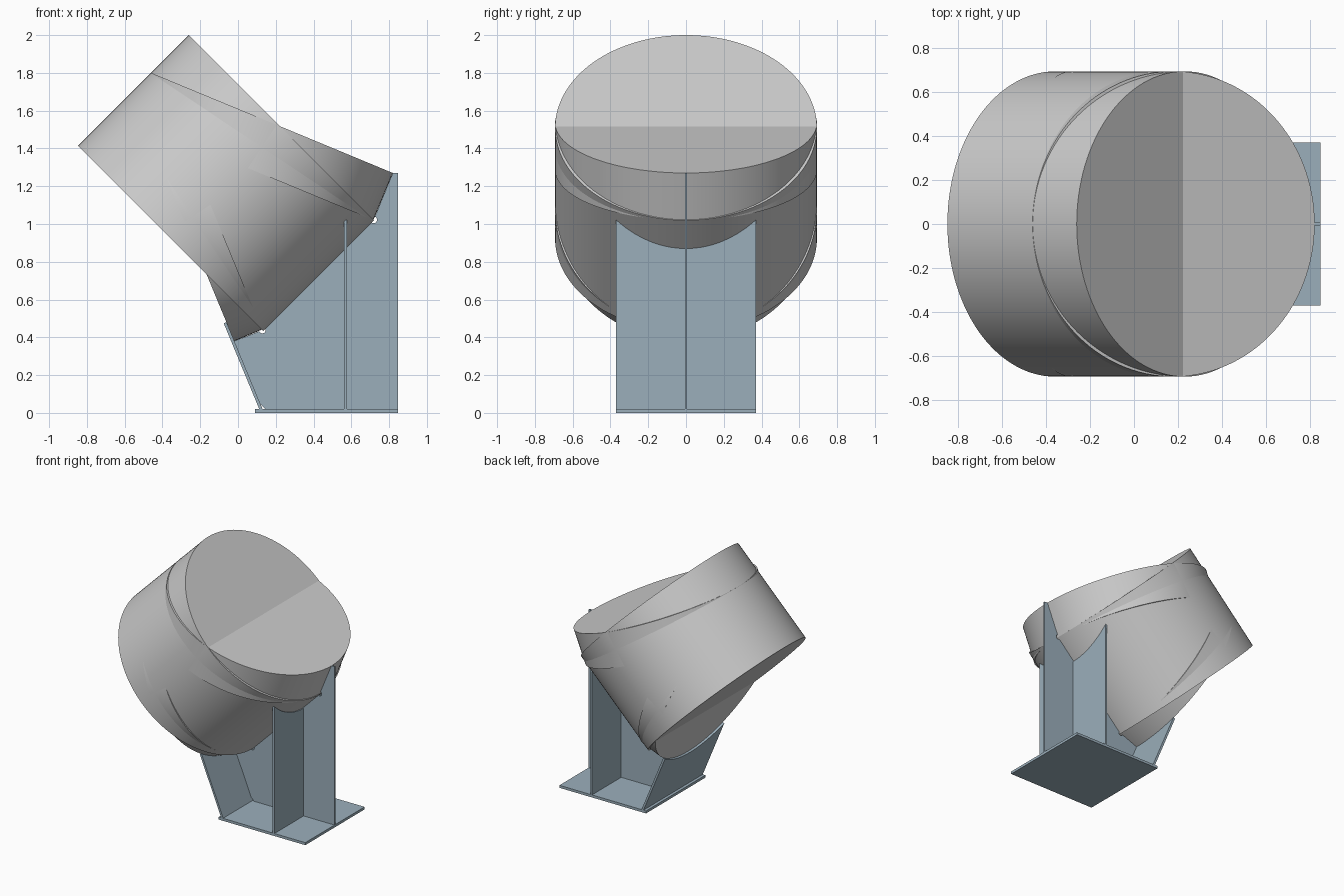
import bpy, bmesh
from math import sin, cos, radians, sqrt
from mathutils import Vector

if "Cube" in bpy.data.objects:
    bpy.data.objects.remove(bpy.data.objects["Cube"])

R = 0.693          # pipe radius
HALF = 0.37        # half width of the support

steel = bpy.data.materials.new("support_steel")
steel.diffuse_color = (0.33, 0.43, 0.50, 1)
steel.use_nodes = True
steel.node_tree.nodes["Principled BSDF"].inputs["Base Color"].default_value = steel.diffuse_color


def pipe(name, a, b):
    """Solid cylinder between two axis points given as (x, z)."""
    a, b = Vector((a[0], 0, a[1])), Vector((b[0], 0, b[1]))
    d = b - a
    bpy.ops.mesh.primitive_cylinder_add(
        vertices=128, radius=R, depth=d.length, location=(a + b) / 2,
        rotation=d.to_track_quat('Z', 'Y').to_euler())
    ob = bpy.context.object
    ob.name = name
    bpy.ops.object.shade_smooth_by_angle(angle=radians(30))
    return ob


def plate(name, pts, origin, e1, e2, thick):
    """Flat plate: 2D profile in the e1/e2 frame, centred on its thickness."""
    o, e1, e2 = Vector(origin), Vector(e1).normalized(), Vector(e2).normalized()
    n = e1.cross(e2)
    bm = bmesh.new()
    face = bm.faces.new([bm.verts.new(o + e1 * p + e2 * q - n * thick / 2) for p, q in pts])
    ext = bmesh.ops.extrude_face_region(bm, geom=[face])
    bmesh.ops.translate(bm, vec=n * thick,
                        verts=[v for v in ext["geom"] if isinstance(v, bmesh.types.BMVert)])
    bmesh.ops.recalc_face_normals(bm, faces=bm.faces)
    me = bpy.data.meshes.new(name)
    bm.to_mesh(me)
    bm.free()
    me.materials.append(steel)
    ob = bpy.data.objects.new(name, me)
    bpy.context.collection.objects.link(ob)
    return ob


def arc(cx, cz, r, a0, a1, n=12):
    return [(cx + r * cos(radians(a0 + (a1 - a0) * i / n)),
             cz + r * sin(radians(a0 + (a1 - a0) * i / n))) for i in range(n + 1)]


def ys(n=16):
    return [HALF - 2 * HALF * i / n for i in range(n + 1)]


# Pipe segments, overlapping at 22.5 degree steps
c, s = cos(radians(22.5)), sin(radians(22.5))
pipe("main_pipe", (-0.357, 0.923), (0.23, 1.51))
pipe("upper_pipe_segment", (0.82 - R * c - 0.27 * s, 1.27 + R * s - 0.27 * c),
     (0.82 - R * c, 1.27 + R * s))
pipe("lower_pipe_segment", (-0.02 - R * s, 0.38 + R * c),
     (-0.02 - R * s + 0.16 * c, 0.38 + R * c + 0.16 * s))

# Base plate
plate("base_plate", [(0.09, -HALF), (0.847, -HALF), (0.847, HALF), (0.09, HALF)],
      (0, 0, 0.01), (1, 0, 0), (0, 1, 0), 0.02)

# Central web, following the pipe underside with round relief notches
web = [(0.145, 0.02), (0.847, 0.02), (0.847, 1.27), (0.82, 1.27)]
web += arc(0.718, 1.022, 0.018, 67.5, -135)
web += arc(0.129, 0.439, 0.018, 45, -157.5)
web += [(-0.02, 0.38), (0.118, 0.047)]
plate("central_web", web, (0, 0, 0), (1, 0, 0), (0, 0, 1), 0.012)

# Vertical cross rib with its top cut to the pipe
rib = [(-HALF, 0.02), (HALF, 0.02)]
rib += [(y, 0.57 + sqrt(2) * (0.905 - sqrt(R * R - y * y))) for y in ys()]
plate("cross_rib", rib, (0.57, 0, 0), (0, 1, 0), (0, 0, 1), 0.015)

# Inclined end plate with a curved saddle edge
slope = (-s, 0, c)
end = [(-HALF, 0), (HALF, 0)]
end += [(y, 0.39 + R - sqrt(R * R - y * y)) for y in ys()]
plate("inclined_end_plate", end, (0.122, 0, 0.018), (0, 1, 0), slope, 0.016)
